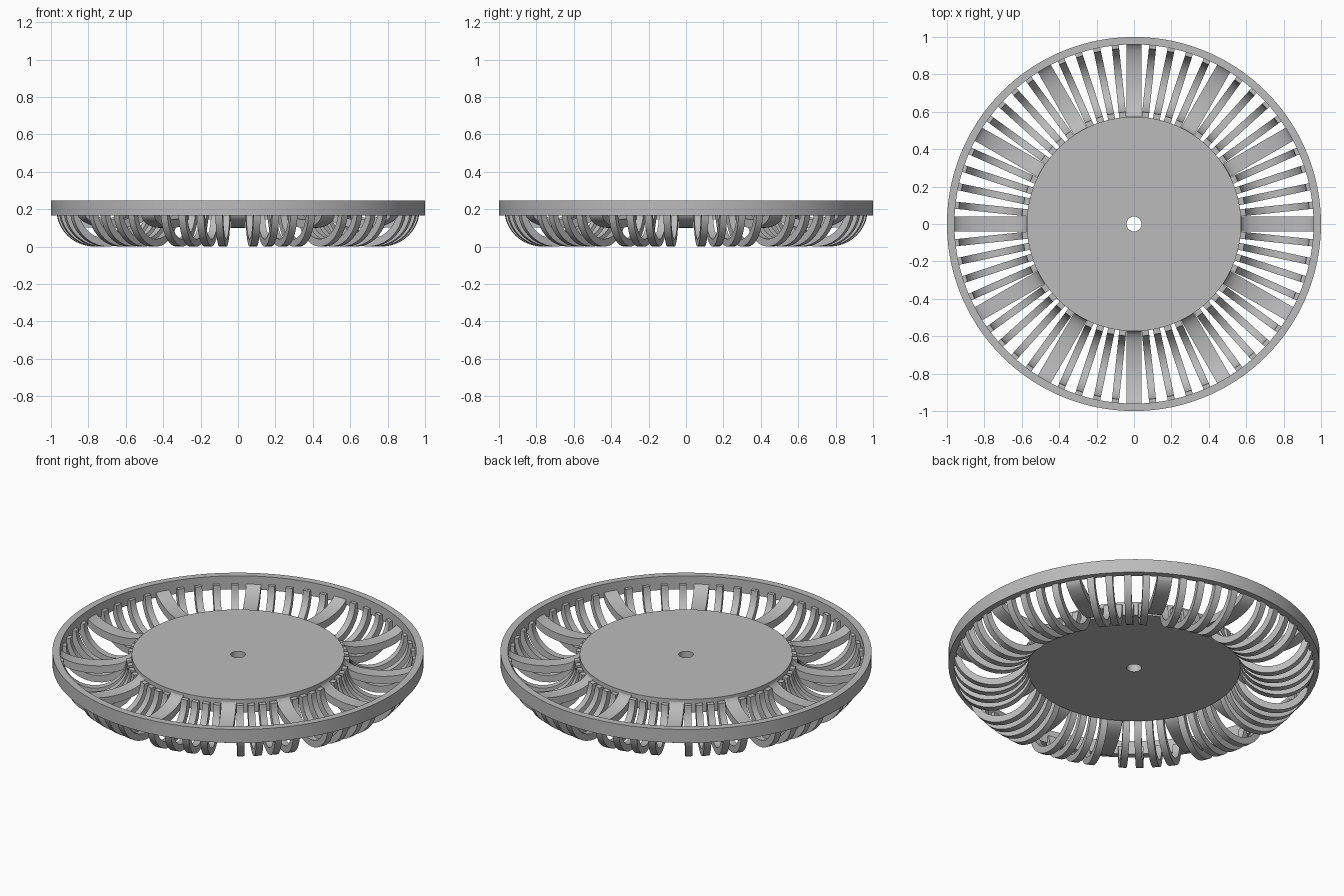
import bpy, math
from math import sin, cos, pi, tau

cube = bpy.data.objects.get("Cube")
if cube:
    bpy.data.objects.remove(cube)

grey = bpy.data.materials.new("plain grey")
grey.use_nodes = True
colour = (0.5, 0.5, 0.5, 1)
grey.diffuse_color = colour
grey.node_tree.nodes["Principled BSDF"].inputs["Base Color"].default_value = colour


def make_object(name, verts, faces):
    mesh = bpy.data.meshes.new(name)
    mesh.from_pydata(verts, [], faces)
    mesh.materials.append(grey)
    obj = bpy.data.objects.new(name, mesh)
    bpy.context.collection.objects.link(obj)
    bpy.ops.object.select_all(action='DESELECT')
    obj.select_set(True)
    bpy.context.view_layer.objects.active = obj
    bpy.ops.object.mode_set(mode='EDIT')
    bpy.ops.mesh.select_all(action='SELECT')
    bpy.ops.mesh.normals_make_consistent(inside=False)
    bpy.ops.object.mode_set(mode='OBJECT')
    bpy.ops.object.shade_smooth_by_angle(angle=math.radians(30))
    return obj


def ring(name, inner, outer, bottom, top, steps=120):
    """Lathe a rectangular section around the z axis."""
    section = [(inner, bottom), (outer, bottom), (outer, top), (inner, top)]
    verts = [(r * cos(tau * i / steps), r * sin(tau * i / steps), z)
             for i in range(steps) for r, z in section]
    faces = []
    for i in range(steps):
        a, b = 4 * i, 4 * ((i + 1) % steps)
        for k in range(4):
            n = (k + 1) % 4
            faces.append((a + k, a + n, b + n, b + k))
    return make_object(name, verts, faces)


def rib(name, angle, width, lower, upper, steps=20):
    """Sweep a hanging half-ellipse band; each curve is (half span, end z, drop)."""
    verts, faces = [], []
    for i in range(steps + 1):
        t = pi * i / steps
        for span, end_z, drop in (lower, upper):
            r, z = 0.77 - span * cos(t), end_z - drop * sin(t)
            for side in (-width / 2, width / 2):
                verts.append((r * cos(angle) - side * sin(angle),
                              r * sin(angle) + side * cos(angle), z))
    for i in range(steps):
        a, b = 4 * i, 4 * i + 4
        for k, n in ((0, 1), (1, 3), (3, 2), (2, 0)):
            faces.append((a + k, a + n, b + n, b + k))
    last = 4 * steps
    faces += [(0, 1, 3, 2), (last, last + 1, last + 3, last + 2)]
    return make_object(name, verts, faces)


# Outer rim and centre plate with its small hole
ring("outer_rim", 0.96, 1.0, 0.165, 0.245)
ring("centre_plate", 0.04, 0.573, 0.145, 0.225)

# Sixty ribs: every fifth is wide and shallow, the rest thin and deep
for i in range(60):
    angle = tau * i / 60
    if i % 5 == 0:
        rib(f"wide_rib_{i}", angle, 0.08, (0.2, 0.18, 0.08), (0.2, 0.22, 0.075))
    else:
        rib(f"thin_rib_{i}", angle, 0.038, (0.205, 0.2, 0.2), (0.17, 0.2, 0.16))
